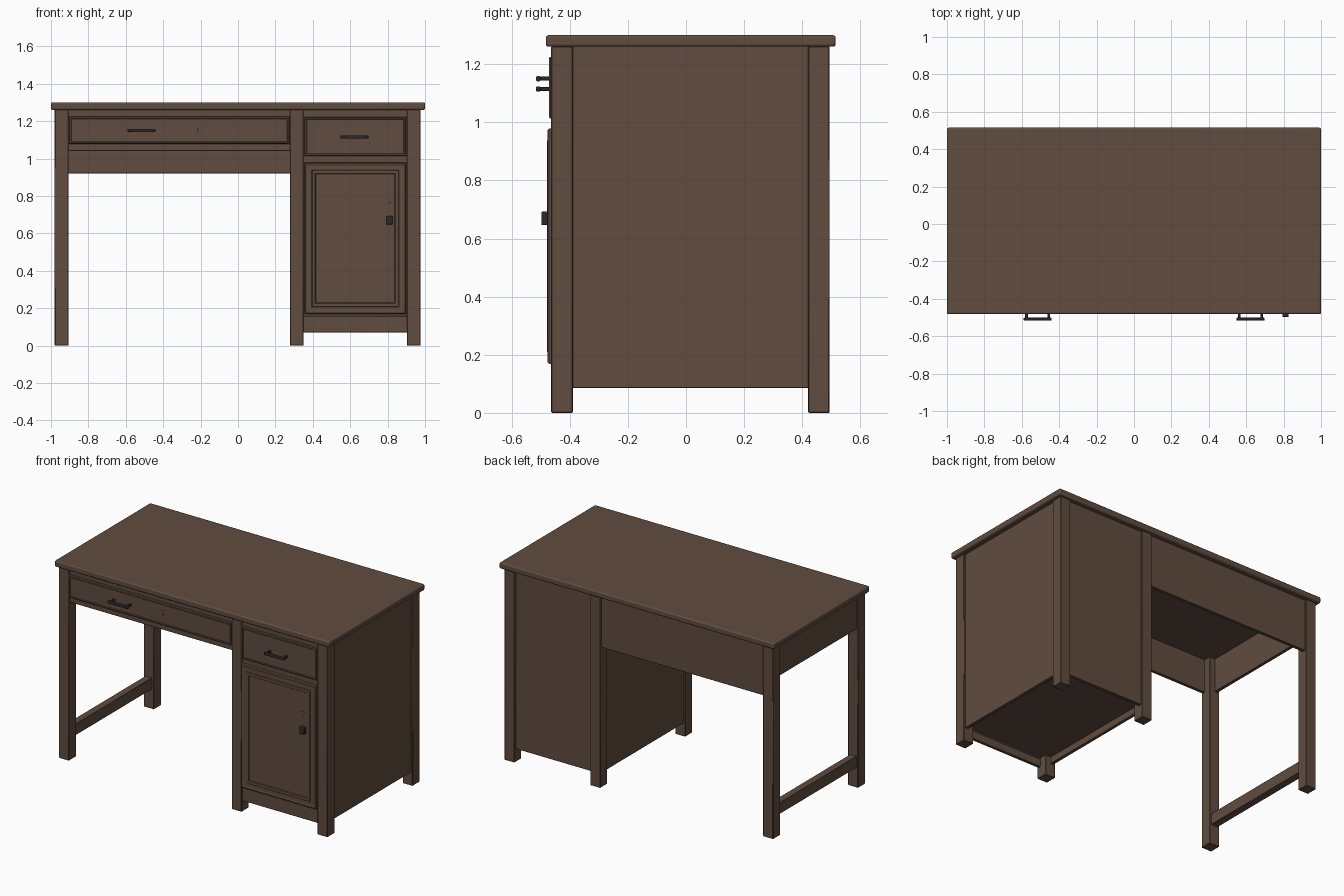
import bpy, bmesh

if "Cube" in bpy.data.objects:
    bpy.data.objects.remove(bpy.data.objects["Cube"])


def material(name, rgb):
    m = bpy.data.materials.new(name)
    m.diffuse_color = (*rgb, 1)
    m.use_nodes = True
    m.node_tree.nodes["Principled BSDF"].inputs["Base Color"].default_value = m.diffuse_color
    return m


WOOD = material("dark brown wood", (0.118, 0.072, 0.050))
METAL = material("black metal", (0.026, 0.022, 0.023))


def box(name, x, y, z, mat=WOOD, bevel=0.002, segments=1, insets=()):
    """Box from ranges; insets are (width, outward depth) steps on the front face."""
    bm = bmesh.new()
    bmesh.ops.create_cube(bm, size=1)
    for v in bm.verts:
        v.co = [r[0] + (c + 0.5) * (r[1] - r[0]) for c, r in zip(v.co, (x, y, z))]
    bm.normal_update()
    front = [f for f in bm.faces if f.normal.y < -0.9]
    for width, depth in insets:
        bmesh.ops.inset_region(bm, faces=front, thickness=width, depth=0, use_even_offset=True)
        for v in front[0].verts:
            v.co.y -= depth
    me = bpy.data.meshes.new(name)
    bm.to_mesh(me)
    bm.free()
    me.materials.append(mat)
    ob = bpy.data.objects.new(name, me)
    bpy.context.collection.objects.link(ob)
    if bevel:
        b = ob.modifiers.new("bevel", 'BEVEL')
        b.width, b.segments = bevel, segments
    return ob


# Desktop with softly rounded edges
box("desktop", (-1, 1), (-0.482, 0.515), (1.26, 1.30), bevel=0.009, segments=3)

# Six legs: left, middle and right pairs
LEGS = {"left": (-0.98, -0.906), "middle": (0.278, 0.351), "right": (0.903, 0.976)}
FRONT, BACK = (-0.464, -0.389), (0.420, 0.494)
for side, xr in LEGS.items():
    box(side + "_front_leg", xr, FRONT, (0, 1.262), bevel=0.003)
    box(side + "_back_leg", xr, BACK, (0, 1.262), bevel=0.003)

# Knee space, open below: deep back apron, shallower side and front aprons, low stretcher
KNEE, SPAN = (-0.908, 0.281), (-0.391, 0.422)
box("back_apron", KNEE, (0.459, 0.480), (0.92, 1.262))
box("left_apron", (-0.967, -0.946), SPAN, (1.04, 1.262))
box("front_apron", KNEE, (-0.454, -0.434), (1.04, 1.262))
box("left_stretcher", (-0.968, -0.920), SPAN, (0.13, 0.205))

# Cabinet carcass
CAB = (0.349, 0.905)
box("cabinet_right_panel", (0.943, 0.964), SPAN, (0.086, 1.262))
box("cabinet_left_panel", (0.290, 0.311), SPAN, (0.086, 1.262))
box("cabinet_back_panel", CAB, (0.459, 0.480), (0.086, 1.262))
box("cabinet_front_board", CAB, (-0.454, -0.434), (0.12, 1.262))
box("cabinet_base_rail", CAB, (-0.456, -0.436), (0.071, 0.158))
box("cabinet_floor", (0.30, 0.95), (-0.44, 0.465), (0.13, 0.15), bevel=0)

# Drawer fronts with stepped edges, door with raised moulding ring
EDGE = ((0.004, 0.005), (0.006, 0.0), (0.003, -0.003))
box("wide_drawer_front", (-0.904, 0.276), (-0.467, -0.44), (1.078, 1.225), insets=EDGE, bevel=0)
box("cabinet_drawer_front", (0.355, 0.899), (-0.467, -0.44), (1.013, 1.222), insets=EDGE, bevel=0)
box("cabinet_door", (0.355, 0.899), (-0.471, -0.44), (0.168, 0.978), bevel=0,
    insets=((0.005, 0.005), (0.006, 0), (0.003, -0.002), (0.024, 0),
            (0.004, 0.005), (0.016, 0), (0.004, -0.005)))

# Bar handles on two posts
for name, x, z in (("wide_drawer", -0.515, 1.150), ("cabinet_drawer", 0.623, 1.115)):
    box(name + "_handle_bar", (x - 0.075, x + 0.075), (-0.516, -0.501), (z - 0.009, z + 0.009),
        METAL, 0.004, 2)
    for s in (-1, 1):
        px = x + s * 0.06
        box(name + "_handle_post", (px - 0.007, px + 0.007), (-0.506, -0.464),
            (z - 0.007, z + 0.007), METAL)

# Door knob
box("door_knob", (0.794, 0.827), (-0.498, -0.470), (0.646, 0.693), METAL, 0.005, 2)

# Lock plates with keyholes
for name, x, z, y in (("drawer", -0.216, 1.153, -0.469), ("door", 0.811, 0.76, -0.474)):
    box(name + "_lock_plate", (x - 0.020, x + 0.020), (y - 0.002, y + 0.003), (z - 0.026, z + 0.026),
        bevel=0)
    box(name + "_keyhole", (x - 0.002, x + 0.002), (y - 0.003, y), (z - 0.008, z + 0.004), METAL, 0)
    box(name + "_keyhole_top", (x - 0.004, x + 0.004), (y - 0.003, y), (z + 0.003, z + 0.010), METAL, 0)

for ob in bpy.context.collection.objects:
    bpy.ops.object.select_all(action='DESELECT')
    ob.select_set(True)
    bpy.context.view_layer.objects.active = ob
    bpy.ops.object.shade_smooth_by_angle()
